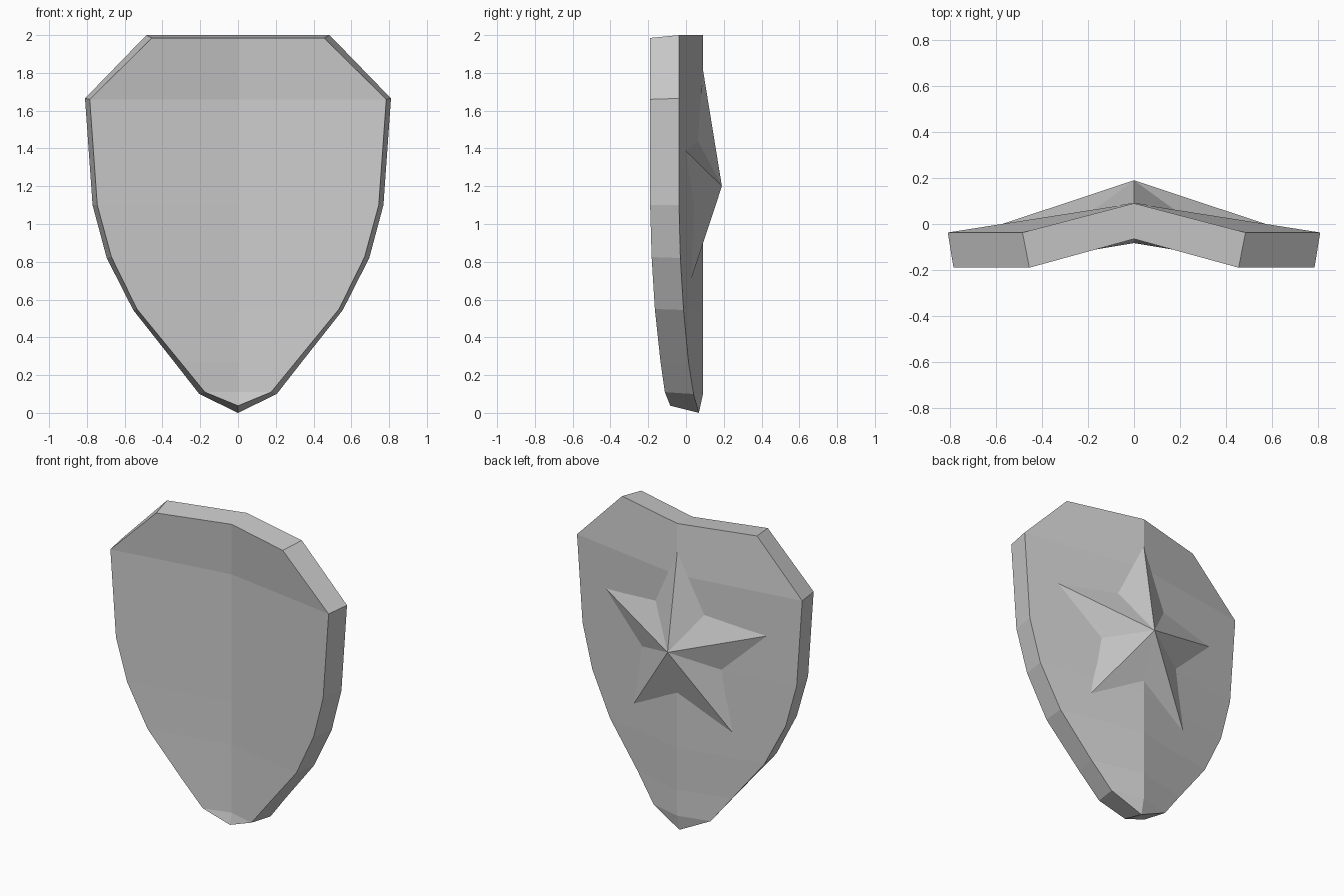
import bpy, bmesh
from math import sin, cos, pi

if "Cube" in bpy.data.objects:
    bpy.data.objects.remove(bpy.data.objects["Cube"])

RIDGE_Y, HOLLOW_Y = 0.09, -0.065

# Rows from top to tip: front edge (x, y, z), back edge (x, y, z)
ROWS = [
    ((0.455, -0.19, 1.985), (0.485, -0.037, 2.0)),
    ((0.785, -0.19, 1.66), (0.81, -0.037, 1.665)),
    ((0.745, -0.19, 1.10), (0.77, -0.037, 1.10)),
    ((0.67, -0.182, 0.825), (0.695, -0.03, 0.82)),
    ((0.535, -0.165, 0.55), (0.555, -0.013, 0.545)),
    ((0.306, -0.135, 0.27), (0.338, 0.013, 0.27)),
    ((0.175, -0.112, 0.11), (0.205, 0.04, 0.10)),
]


def finish(bm, name):
    bmesh.ops.recalc_face_normals(bm, faces=bm.faces)
    mesh = bpy.data.meshes.new(name)
    bm.to_mesh(mesh)
    bm.free()
    obj = bpy.data.objects.new(name, mesh)
    bpy.context.collection.objects.link(obj)
    return obj


# Shield body: right half skinned row by row, then mirrored
bm = bmesh.new()
rows = []
for front, back in ROWS:
    points = [(0, HOLLOW_Y, front[2]), front, back, (0, RIDGE_Y, back[2])]
    rows.append([bm.verts.new(p) for p in points])
for upper, lower in zip(rows, rows[1:]):
    for i in range(3):
        bm.faces.new((upper[i], upper[i + 1], lower[i + 1], lower[i]))
bm.faces.new(rows[0])

# Pointed bottom closing the last row
tip_front = bm.verts.new((0, -0.083, 0.038))
tip_back = bm.verts.new((0, 0.068, 0))
a, b, c, d = rows[-1]
bm.faces.new((a, b, tip_front))
bm.faces.new((b, c, tip_back, tip_front))
bm.faces.new((c, d, tip_back))
shield = finish(bm, "shield_body")
mirror = shield.modifiers.new("Mirror", "MIRROR")
mirror.use_clip = True


def back_surface_y(x, z):
    """Depth of the folded back face at a given point."""
    for (_, hi), (_, lo) in zip(ROWS, ROWS[1:]):
        if lo[2] <= z <= hi[2]:
            t = (z - lo[2]) / (hi[2] - lo[2])
            width = lo[0] + t * (hi[0] - lo[0])
            edge_y = lo[1] + t * (hi[1] - lo[1])
            return RIDGE_Y + (edge_y - RIDGE_Y) * abs(x) / width


# Raised five-pointed star lying on the folded back face
bm = bmesh.new()
apex = bm.verts.new((0, 0.19, 1.2))
ring = []
for i in range(10):
    radius = 0.30 if i % 2 else 0.615
    x, z = radius * sin(i * pi / 5), 1.2 + radius * cos(i * pi / 5)
    ring.append(bm.verts.new((x, back_surface_y(x, z), z)))
for i in range(10):
    bm.faces.new((apex, ring[i], ring[(i + 1) % 10]))
star = finish(bm, "star_boss")
